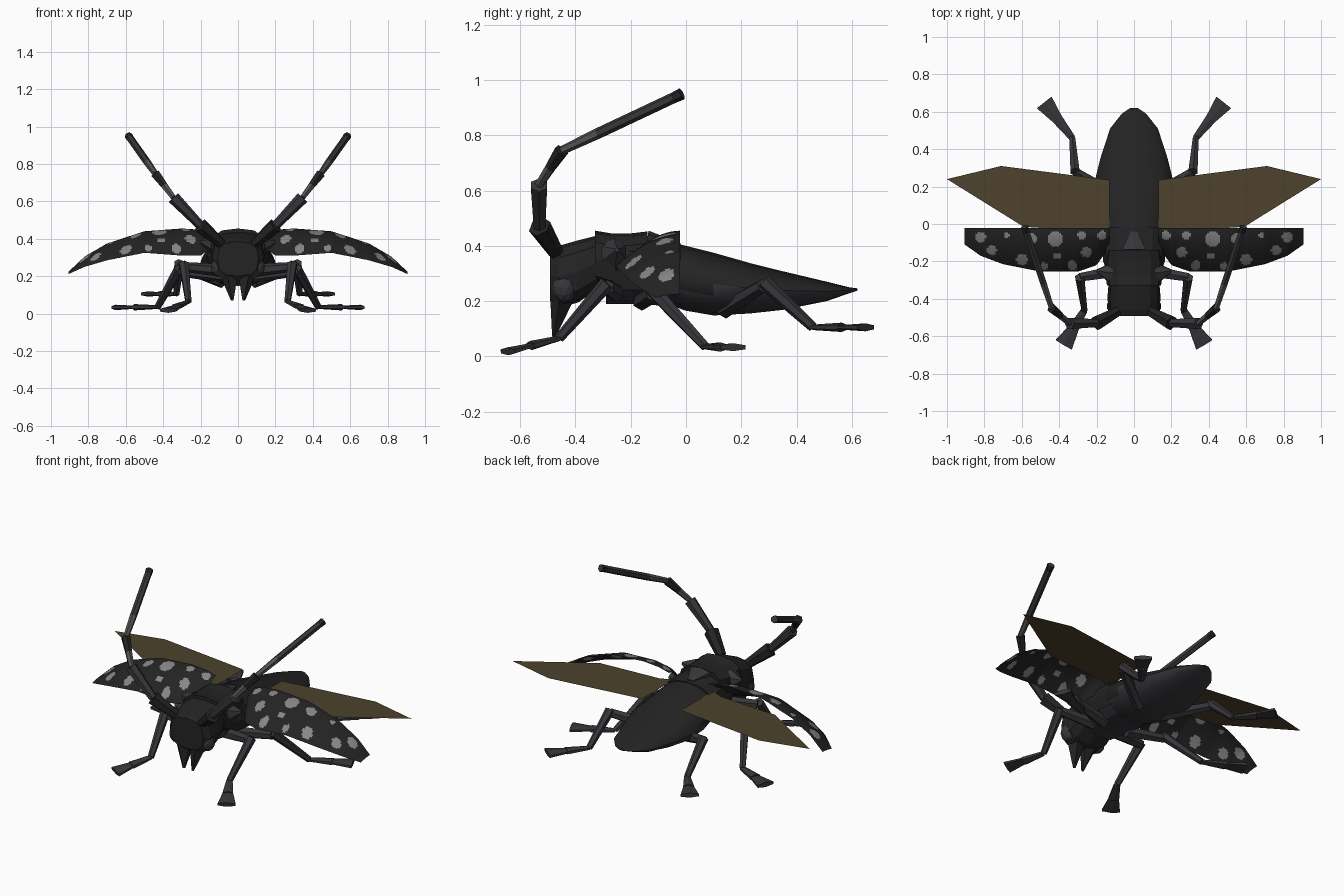
import bpy, bmesh, math
from mathutils import Matrix, Vector

if "Cube" in bpy.data.objects:
    bpy.data.objects.remove(bpy.data.objects["Cube"])


def mat(name, c):
    m = bpy.data.materials.new(name)
    m.diffuse_color = (*c, 1)
    m.use_nodes = True
    m.node_tree.nodes["Principled BSDF"].inputs["Base Color"].default_value = m.diffuse_color
    return m


BLACK = mat("shell black", (0.017, 0.017, 0.017))
GREY = mat("leg grey", (0.038, 0.037, 0.043))
BROWN = mat("wing brown", (0.075, 0.055, 0.026))
SPOT = mat("spot grey", (0.24, 0.24, 0.24))
BAND = mat("antenna band grey", (0.085, 0.085, 0.088))


def finish(name, bm, mats, smooth=None, fix=True):
    if fix:
        bmesh.ops.recalc_face_normals(bm, faces=bm.faces)
    me = bpy.data.meshes.new(name)
    bm.to_mesh(me)
    bm.free()
    ob = bpy.data.objects.new(name, me)
    bpy.context.collection.objects.link(ob)
    for m in mats:
        me.materials.append(m)
    if smooth:
        bpy.ops.object.select_all(action='DESELECT')
        ob.select_set(True)
        bpy.context.view_layer.objects.active = ob
        bpy.ops.object.shade_smooth_by_angle(angle=math.radians(smooth))
    return ob


def loft(name, rings, n=12, power=1.0, smooth=None, rule=None):
    """Rings of (y, half width, bottom z, top z) joined along y."""
    bm = bmesh.new()
    loops = []
    for y, w, zb, zt in rings:
        loop = []
        for i in range(n):
            a = 2 * math.pi * i / n
            c, s = math.cos(a), math.sin(a)
            px = math.copysign(abs(c) ** power, c)
            pz = math.copysign(abs(s) ** power, s)
            loop.append(bm.verts.new((w * px, y, (zb + zt) / 2 + pz * (zt - zb) / 2)))
        loops.append(loop)
    for A, B in zip(loops, loops[1:]):
        for i in range(n):
            j = (i + 1) % n
            bm.faces.new((A[i], A[j], B[j], B[i]))
    bm.faces.new(loops[0])
    bm.faces.new(loops[-1])
    bmesh.ops.recalc_face_normals(bm, faces=bm.faces)
    if rule:
        for f in bm.faces:
            f.material_index = int(rule(f.normal, f.calc_center_median()))
    return finish(name, bm, [BLACK, GREY], smooth)


def seg(bm, p, q, r0, r1, n=6, flat=1.0, mi=0):
    """Tapered limb piece from p to q; flat squashes it vertically."""
    p, q = Vector(p), Vector(q)
    d = (q - p).normalized()
    x = d.cross(Vector((0, 0, 1))).normalized()
    y = d.cross(x)
    m = Matrix((x, y, d)).transposed().to_4x4()
    m = Matrix.Translation((p + q) / 2) @ m @ Matrix.Diagonal((1, flat, 1, 1))
    old = set(bm.faces)
    bmesh.ops.create_cone(bm, cap_ends=True, segments=n, radius1=r0, radius2=r1,
                          depth=(q - p).length, matrix=m)
    for f in set(bm.faces) - old:
        f.material_index = mi


def flip(p, s):
    return (p[0] * s, p[1], p[2])


def interp(x, xs, ys):
    for i in range(len(xs) - 1):
        if x <= xs[i + 1]:
            t = (x - xs[i]) / (xs[i + 1] - xs[i])
            return ys[i] + t * (ys[i + 1] - ys[i])
    return ys[-1]


# Body: abdomen with grey belly, thorax, neck shield, head
loft("abdomen", [(-0.1, .15, .2, .425), (0, .19, .165, .40), (.1, .205, .148, .375),
                 (.23, .21, .155, .338), (.35, .18, .168, .308), (.51, .128, .2, .27),
                 (.59, .065, .228, .25), (.62, .02, .238, .246)], 16, smooth=40,
     rule=lambda n, c: n.z < -0.35)
loft("thorax", [(-.29, .13, .19, .42), (-.2, .165, .19, .43), (-.02, .175, .18, .41)], 12, .8,
     rule=lambda n, c: n.z < -0.5)
loft("neck_shield", [(-.33, .145, .25, .455), (-.27, .15, .23, .445), (-.2, .155, .23, .445),
                     (-.14, .145, .24, .452)], 12, .75)
loft("head", [(-.31, .135, .25, .44), (-.39, .142, .195, .42), (-.46, .137, .175, .40),
              (-.492, .11, .2, .385)], 12, .7,
     rule=lambda n, c: n.y < -.2 and c.z < .24)

# Scutellum plate between the wing cases
bm = bmesh.new()
seg(bm, (0, -.14, .425), (0, -.04, .41), .075, .02, 6, .4)
finish("scutellum", bm, [GREY])

# Side spines of the neck shield, eyes and mandibles
for s, side in ((-1, "left"), (1, "right")):
    bm = bmesh.new()
    seg(bm, flip((.125, -.26, .37), s), flip((.2, -.25, .385), s), .06, .008, 6)
    finish(side + "_neck_spine", bm, [GREY])
    bm = bmesh.new()
    bmesh.ops.create_icosphere(bm, subdivisions=2, radius=1, matrix=Matrix.Translation(
        flip((.105, -.44, .25), s)) @ Matrix.Diagonal((.04, .045, .055, 1)))
    finish(side + "_eye", bm, [GREY])
    bm = bmesh.new()
    seg(bm, flip((.045, -.445, .22), s), flip((.03, -.478, .07), s), .058, .008, 5, .8)
    finish(side + "_mandible", bm, [BLACK])

# Legs: hip, knee, ankle, toe
LEGS = {
    "front": [(.08, -.25, .23), (.29, -.285, .25), (.265, -.46, .065), (.375, -.645, .018)],
    "middle": [(.08, -.16, .2), (.315, -.12, .225), (.43, .07, .035), (.655, .17, .033)],
    "hind": [(.08, .14, .17), (.315, .28, .255), (.33, .46, .105), (.48, .65, .105)],
}
for s, side in ((-1, "left"), (1, "right")):
    for name, pts in LEGS.items():
        hip, knee, ankle, toe = [Vector(flip(p, s)) for p in pts]
        bm = bmesh.new()
        seg(bm, hip, knee, .035, .026)
        seg(bm, knee + Vector((0, 0, .015)), ankle, .028, .018)
        mid = ankle.lerp(toe, .55)
        seg(bm, ankle, mid, .02, .034, 6, .5)
        seg(bm, mid, toe, .034, .058, 6, .25)
        finish(f"{side}_{name}_leg", bm, [GREY])

# Antennae: black joints with paler bases
ANT = [(.09, -.47, .375), (.2, -.53, .47), (.345, -.532, .62), (.44, -.45, .745), (.585, -.015, .95)]
for s, side in ((-1, "left"), (1, "right")):
    P = [Vector(flip(p, s)) for p in ANT]
    bm = bmesh.new()
    seg(bm, P[0], P[1], .028, .042)
    seg(bm, P[1], P[2], .024, .034, mi=1)
    for a, b, t in ((P[2], P[3], .5), (P[3], P[4], .3)):
        m = a.lerp(b, t)
        seg(bm, a, m, .016, .02, mi=2)
        seg(bm, m, b, .02, .027 if t > .4 else .02, mi=0 if t > .4 else 1)
    seg(bm, P[3].lerp(P[4], .93), P[4], .02, .022)
    finish(side + "_antenna", bm, [BLACK, GREY, BAND])

# Wing cases: arched sheets with round spots chosen by distance
XS = [.13, .2, .3, .5, .7, .82, .905]
Y_FRONT = [-.12, -.22, -.255, -.255, -.215, -.17, -.11]
Z_REAR = [.43, .448, .455, .44, .375, .305, .225]
Z_FRONT = [.36, .31, .31, .325, .285, .25, .212]
SPOTS = [(.17, -.06, .025), (.255, -.15, .027), (.28, -.06, .022), (.42, -.08, .04),
         (.41, -.17, .018), (.55, -.08, .03), (.6, -.19, .03), (.68, -.06, .014),
         (.82, -.07, .028), (.76, -.14, .026), (.33, -.22, .025), (.48, -.225, .02)]
NU, NV = 80, 26
for s, side in ((-1, "left"), (1, "right")):
    bm = bmesh.new()
    grid = []
    for i in range(NU + 1):
        x = .13 + (.905 - .13) * i / NU
        yf, zr, zf = (interp(x, XS, t) for t in (Y_FRONT, Z_REAR, Z_FRONT))
        row = []
        for j in range(NV + 1):
            v = j / NV
            row.append(bm.verts.new((s * x, -.022 + (yf + .022) * v, zr + (zf - zr) * v ** 1.9)))
        grid.append(row)
    for i in range(NU):
        for j in range(NV):
            q = [grid[i][j], grid[i][j + 1], grid[i + 1][j + 1], grid[i + 1][j]]
            f = bm.faces.new(q if s > 0 else q[::-1])
            c = f.calc_center_median()
            f.material_index = int(any(math.hypot(abs(c.x) - a, c.y - b) < r for a, b, r in SPOTS))
    finish(side + "_wing_case", bm, [BLACK, SPOT], 30, fix=False)

# Flat hind wings
WING = [(.13, -.08), (.2, -.04), (.59, -.015), (1, .24), (.71, .31), (.13, .235)]
for s, side in ((-1, "left"), (1, "right")):
    bm = bmesh.new()
    vs = [bm.verts.new((s * x, y, .37)) for x, y in WING]
    bm.faces.new(vs if s > 0 else vs[::-1])
    finish(side + "_hind_wing", bm, [BROWN], fix=False)
